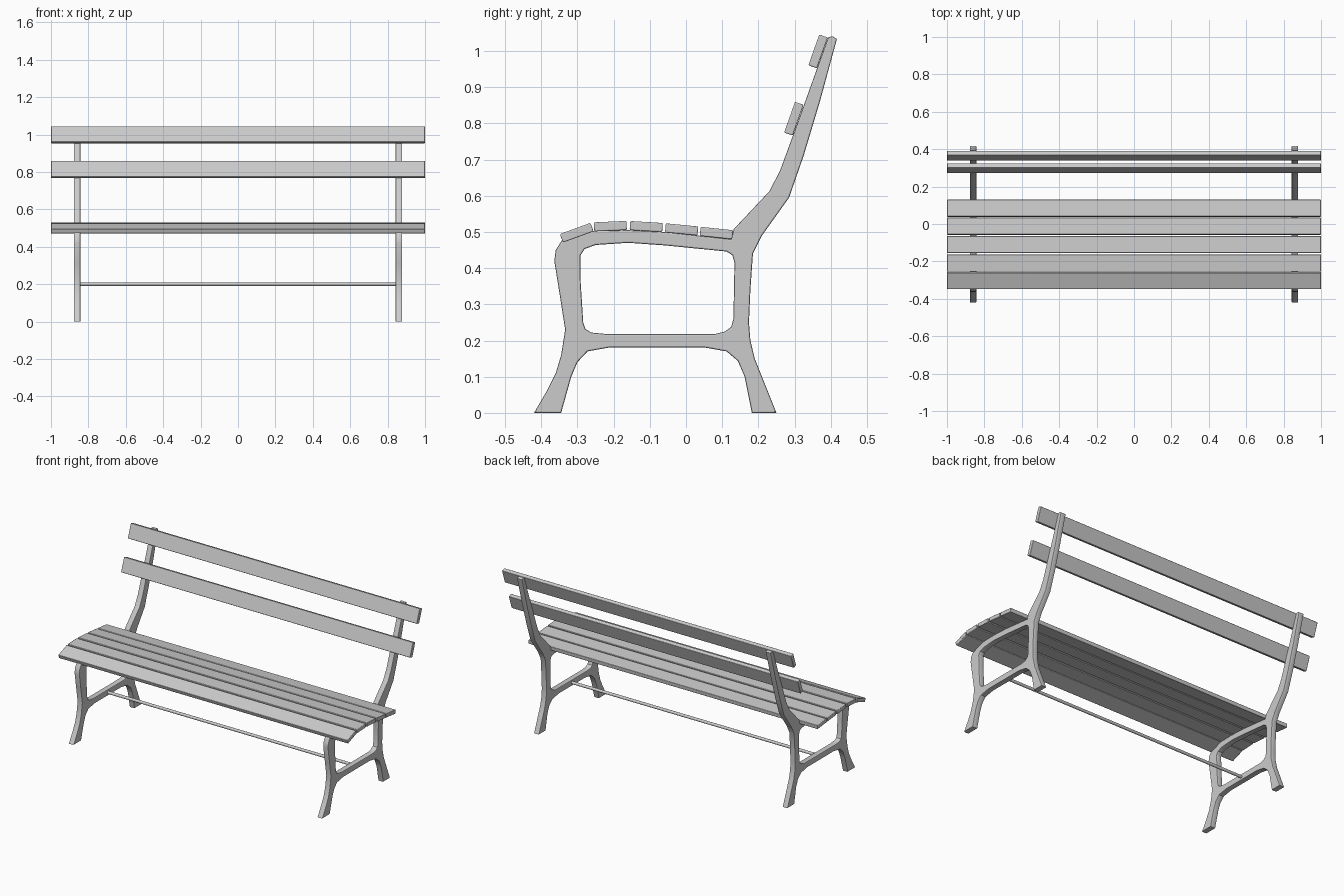
import bpy
import math
from mathutils import Matrix, Vector

cube = bpy.data.objects.get("Cube")
if cube:
    bpy.data.objects.remove(cube)

GREY = (0.6, 0.6, 0.6, 1)
mat = bpy.data.materials.new("light grey")
mat.use_nodes = True
mat.diffuse_color = GREY
mat.node_tree.nodes["Principled BSDF"].inputs["Base Color"].default_value = GREY


def finish(obj, name):
    obj.name = name
    obj.data.materials.clear()
    obj.data.materials.append(mat)
    bpy.ops.object.select_all(action='DESELECT')
    obj.select_set(True)
    bpy.context.view_layer.objects.active = obj
    bpy.ops.object.shade_smooth_by_angle(angle=math.radians(30))


def slat(name, y, z, tilt):
    """Full-length plank, tilted about the long axis."""
    bpy.ops.mesh.primitive_cube_add(size=1, location=(0, y, z))
    obj = bpy.context.object
    obj.data.transform(Matrix.Diagonal((2, 0.09, 0.025, 1)))
    obj.rotation_euler.x = math.radians(tilt)
    bevel = obj.modifiers.new("soft edges", 'BEVEL')
    bevel.width = 0.003
    bevel.segments = 2
    finish(obj, name)


# Side frame outline as (y, z): front leg, seat rail, back post, rear leg, stretcher
OUTLINE = [
    (-.42, 0), (-.385, .06), (-.36, .11), (-.345, .16), (-.334, .23), (-.348, .32),
    (-.364, .42), (-.36, .45), (-.343, .477), (-.26, .503), (-.16, .505), (-.06, .5),
    (.125, .48), (.132, .508), (.23, .612), (.26, .67), (.282, .73), (.304, .79),
    (.393, 1.038), (.405, 1.041), (.417, 1.033), (.37, .86), (.325, .71), (.285, .595),
    (.21, .49), (.185, .44), (.178, .34), (.174, .25), (.178, .2), (.19, .15), (.21, .1),
    (.25, 0), (.182, 0), (.162, .1), (.143, .144), (.112, .17), (.05, .181),
    (-.21, .181), (-.272, .17), (-.3, .14), (-.317, .1), (-.345, 0)]
OPENING = [
    (-.284, .25), (-.278, .232), (-.262, .222), (-.22, .218), (.08, .218), (.108, .225),
    (.125, .238), (.131, .26), (.134, .415), (.128, .436), (.112, .446), (-.06, .463),
    (-.16, .47), (-.25, .464), (-.28, .453), (-.292, .435), (-.291, .36)]

EDGE = 0.004
HALF = 0.0175
TO_SIDE = Matrix(((0, 0, 1, 0), (1, 0, 0, 0), (0, 1, 0, 0), (0, 0, 0, 1)))


def side_frame(name, x):
    curve = bpy.data.curves.new(name, 'CURVE')
    curve.dimensions = '2D'
    curve.fill_mode = 'BOTH'
    curve.extrude = HALF - EDGE
    curve.bevel_depth = EDGE
    curve.bevel_resolution = 1
    curve.offset = -EDGE
    for loop in (OUTLINE, OPENING):
        spline = curve.splines.new('POLY')
        spline.points.add(len(loop) - 1)
        for point, (y, z) in zip(spline.points, loop):
            point.co = (y, z, 0, 1)
        spline.use_cyclic_u = True
    obj = bpy.data.objects.new(name, curve)
    bpy.context.collection.objects.link(obj)
    bpy.ops.object.select_all(action='DESELECT')
    obj.select_set(True)
    bpy.context.view_layer.objects.active = obj
    bpy.ops.object.convert(target='MESH')
    obj = bpy.context.object
    obj.data.transform(Matrix.Translation(Vector((x, 0, 0))) @ TO_SIDE)
    finish(obj, name)


for side, sign in (("left", 1), ("right", -1)):
    side_frame(side + "_frame", sign * 0.86)

# Seat and back planks
seat = [(-.302, .498, 20), (-.209, .516, 2.5), (-.11, .515, -3.5), (-.012, .507, -5.5), (.084, .497, -6)]
for i, (y, z, tilt) in enumerate(seat, 1):
    slat(f"seat_slat_{i}", y, z, tilt)
slat("lower_back_slat", 0.298, 0.813, 70.5)
slat("upper_back_slat", 0.365, 0.999, 70.5)

# Rod tying the two frames together
bpy.ops.mesh.primitive_cylinder_add(vertices=16, radius=0.009, depth=1.7, location=(0, -0.08, 0.2),
                                    rotation=(0, math.pi / 2, 0))
finish(bpy.context.object, "tie_rod")
